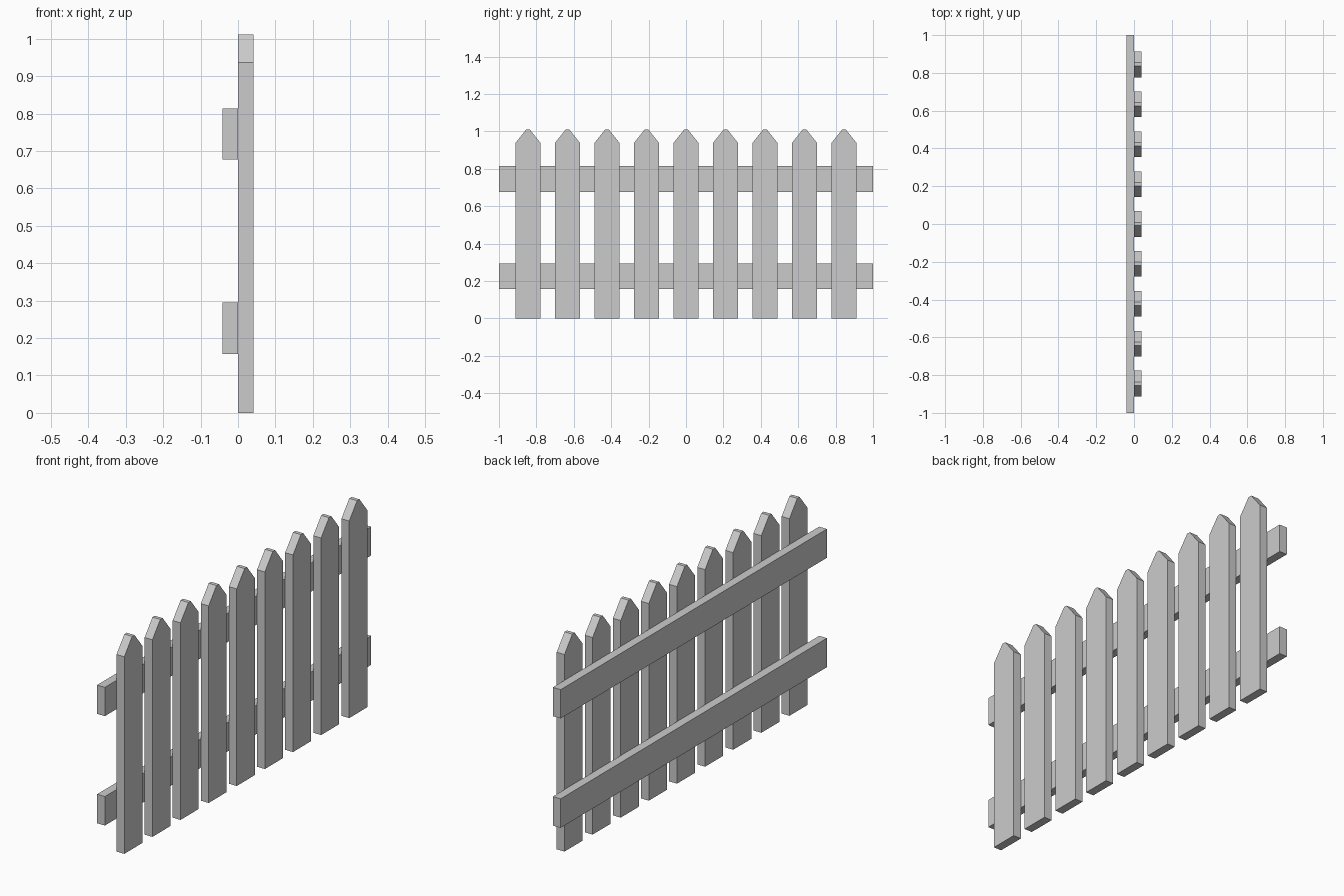
import bpy
import bmesh

if "Cube" in bpy.data.objects:
    bpy.data.objects.remove(bpy.data.objects["Cube"])


def extrude_profile(name, profile, x0, x1, y_centre):
    """Solid made from a (y, z) outline, extruded along x."""
    bm = bmesh.new()
    face = bm.faces.new([bm.verts.new((x0, y, z)) for y, z in profile])
    ext = bmesh.ops.extrude_face_region(bm, geom=[face])
    verts = [g for g in ext["geom"] if isinstance(g, bmesh.types.BMVert)]
    bmesh.ops.translate(bm, verts=verts, vec=(x1 - x0, 0, 0))
    bmesh.ops.recalc_face_normals(bm, faces=bm.faces)
    mesh = bpy.data.meshes.new(name)
    bm.to_mesh(mesh)
    bm.free()
    obj = bpy.data.objects.new(name, mesh)
    obj.location.y = y_centre
    bpy.context.collection.objects.link(obj)
    return obj


THICK = 0.041

# Pickets with a pointed, slightly blunted top
HALF, TIP = 0.068, 0.009
picket = [(-HALF, 0), (HALF, 0), (HALF, 0.937), (TIP, 1.011),
          (-TIP, 1.011), (-HALF, 0.937)]
for i in range(9):
    extrude_profile(f"picket_{i + 1}", picket, 0, THICK, (i - 4) * 0.2112)

# Two horizontal rails behind the pickets
for name, z0, z1 in (("lower_rail", 0.157, 0.295), ("upper_rail", 0.677, 0.814)):
    extrude_profile(name, [(-1, z0), (1, z0), (1, z1), (-1, z1)], -THICK, 0, 0)
